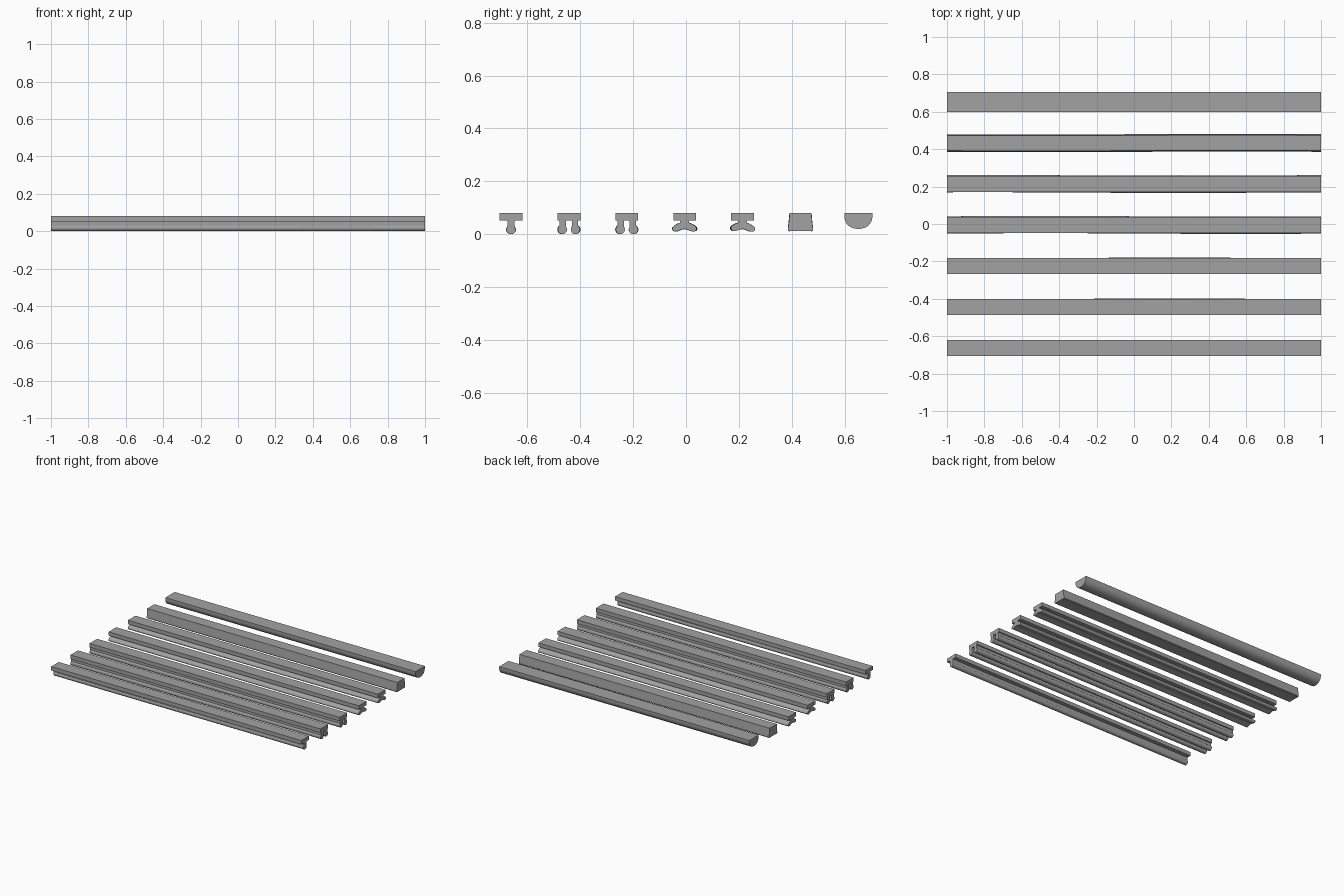
import bpy, bmesh, math
from mathutils import Vector

if "Cube" in bpy.data.objects:
    bpy.data.objects.remove(bpy.data.objects["Cube"])

grey = bpy.data.materials.new("rubber grey")
grey.diffuse_color = (0.36, 0.36, 0.36, 1)
grey.use_nodes = True
grey.node_tree.nodes["Principled BSDF"].inputs["Base Color"].default_value = grey.diffuse_color


def loft(name, profile, y0, steps=1, wobble=0.0, phase=0.0, tilt=0.0):
    """Sweep a closed (y, z) profile along x, optionally with a slight waviness."""
    bm = bmesh.new()
    rings = []
    for i in range(steps + 1):
        x = -1 + 2 * i / steps
        dy = wobble * math.sin(3 * x + phase)
        rings.append([bm.verts.new((x, y0 + y + dy, z + tilt * y)) for y, z in profile])
    n = len(profile)
    for a, b in zip(rings, rings[1:]):
        for k in range(n):
            bm.faces.new((a[k], a[(k + 1) % n], b[(k + 1) % n], b[k]))
    bm.faces.new(rings[0])
    bm.faces.new(rings[-1])
    bmesh.ops.recalc_face_normals(bm, faces=bm.faces[:])
    me = bpy.data.meshes.new(name)
    bm.to_mesh(me)
    bm.free()
    me.materials.append(grey)
    ob = bpy.data.objects.new(name, me)
    bpy.context.collection.objects.link(ob)
    bpy.ops.object.select_all(action='DESELECT')
    ob.select_set(True)
    bpy.context.view_layer.objects.active = ob
    bpy.ops.object.shade_smooth_by_angle(angle=math.radians(35))
    return ob


def rect(w, z0, z1, y=0):
    return [(y - w / 2, z0), (y + w / 2, z0), (y + w / 2, z1), (y - w / 2, z1)]


def circle(r, z, y=0, n=20):
    return [(y + r * math.cos(2 * math.pi * k / n), z + r * math.sin(2 * math.pi * k / n))
            for k in range(n)]


def rounded(half, sub=3):
    """Mirror half a profile across y = 0 and smooth it with a closed spline."""
    pts = half + [(-y, z) for y, z in reversed(half) if y > 0]
    n, out = len(pts), []
    for i in range(n):
        p0, p1, p2, p3 = (Vector(pts[(i + j) % n]) for j in (-1, 0, 1, 2))
        for s in range(sub):
            t = s / sub
            v = 0.5 * (2 * p1 + (p2 - p0) * t + (2 * p0 - 5 * p1 + 4 * p2 - p3) * t * t
                       + (3 * p1 - p0 - 3 * p2 + p3) * t ** 3)
            out.append((v.x, v.y))
    return out


centres = [-0.662 + 0.219 * i for i in range(7)]
W = 0.086

# mounting bars on the first five strips
for i in range(5):
    loft(f"mounting_bar_{i + 1}", rect(W, 0.052, 0.08), centres[i])

# strip 1: single stem with a round bead
loft("single_stem", rect(0.028, 0.025, 0.053), centres[0])
loft("single_bead", circle(0.0175, 0.0175), centres[0], 16, 0.001)

# strips 2 and 3: twin stems with round beads
for i in (1, 2):
    for side, word in ((-1, "left"), (1, "right")):
        loft(f"{word}_stem_{i + 1}", rect(0.024, 0.025, 0.053, side * 0.023), centres[i])
        loft(f"{word}_bead_{i + 1}", circle(0.0175, 0.0175, side * 0.0255), centres[i],
             16, 0.001, side)

# strips 4 and 5: drooping two-lobed pad on a stem
pad = rounded([(0, 0.044), (0.017, 0.043), (0.033, 0.036), (0.043, 0.028), (0.046, 0.02),
               (0.041, 0.012), (0.028, 0.011), (0.014, 0.016), (0, 0.019)])
for i, tilt in ((3, 0.0), (4, -0.04)):
    loft(f"pad_stem_{i + 1}", rect(0.034, 0.038, 0.053), centres[i])
    loft(f"lobed_pad_{i + 1}", pad, centres[i], 16, 0.002, i, tilt)

# strip 6: flared solid block with softened lower corners
half = [(0.041, 0.08), (0.044, 0.045), (0.047, 0.025), (0.047, 0.016), (0.043, 0.011),
        (0.02, 0.012)]
loft("flared_block", half + [(-y, z) for y, z in reversed(half)], centres[5], 16, 0.001)

# strip 7: flat top with a rounded belly
belly = [(0.053, 0.08)]
for k in range(17):
    a = math.pi * k / 16
    c = math.cos(a)
    belly.append((0.053 * math.copysign(abs(c) ** 0.9, c), 0.066 - 0.046 * math.sin(a)))
belly.append((-0.053, 0.08))
loft("half_round_strip", belly, centres[6])
